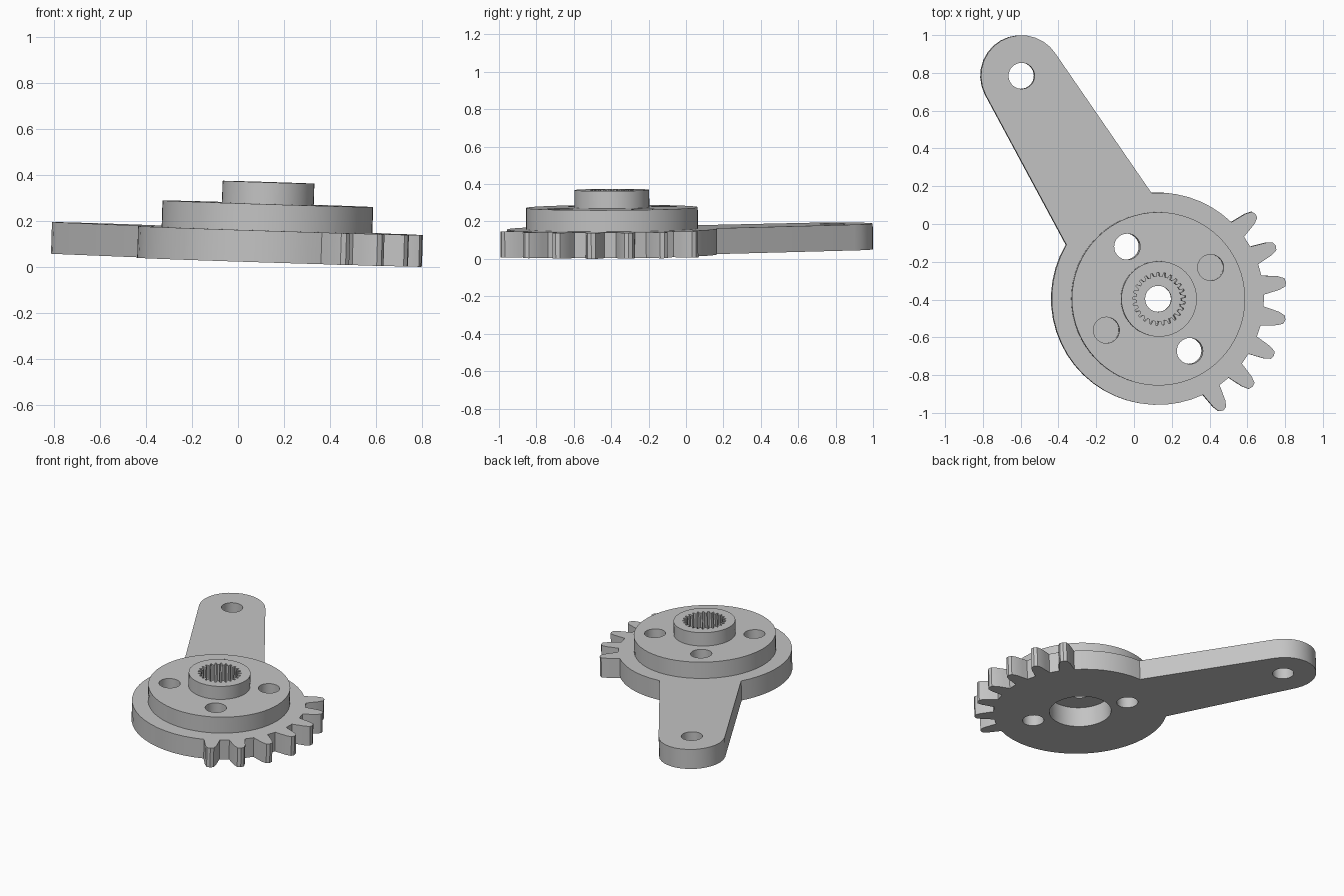
import bpy, bmesh
from math import sin, cos, radians, tau
from mathutils import Matrix, Vector

cube = bpy.data.objects.get("Cube")
if cube:
    bpy.data.objects.remove(cube)

grey = bpy.data.materials.new("light grey")
grey.use_nodes = True
grey.diffuse_color = (0.55, 0.55, 0.55, 1)
grey.node_tree.nodes["Principled BSDF"].inputs["Base Color"].default_value = grey.diffuse_color

CENTRE = Vector((0.122, -0.395))
ARM_END = Vector((-0.6, 0.785))
DISC_R, HOLE_R = 0.562, 0.069
PLATE_TOP, FLANGE_TOP, HUB_TOP, SOCKET_FLOOR = 0.138, 0.253, 0.347, 0.19


def polar(centre, r, deg, across=0.0):
    a = radians(deg)
    return centre + Vector((r * cos(a) - across * sin(a), r * sin(a) + across * cos(a)))


def arc(centre, r, start, end, step):
    n = max(1, round((end - start) / step))
    return [polar(centre, r, start + (end - start) * i / n) for i in range(n + 1)]


def circle(centre, r, n=48):
    return arc(centre, r, 0, 360, 360 / n)[:-1]


def prism(name, outline, z0, z1):
    """Extrude a flat outline between two heights."""
    bm = bmesh.new()
    base = bm.faces.new([bm.verts.new((p.x, p.y, z0)) for p in outline])
    top = bmesh.ops.extrude_face_region(bm, geom=[base])["geom"]
    bmesh.ops.translate(bm, vec=(0, 0, z1 - z0),
                        verts=[v for v in top if isinstance(v, bmesh.types.BMVert)])
    bmesh.ops.recalc_face_normals(bm, faces=bm.faces)
    mesh = bpy.data.meshes.new(name)
    bm.to_mesh(mesh)
    bm.free()
    mesh.materials.append(grey)
    obj = bpy.data.objects.new(name, mesh)
    bpy.context.collection.objects.link(obj)
    return obj


def cut(part, outline, z0=-0.2, z1=0.6):
    """Remove an extruded outline from a part."""
    cutter = prism("cutter", outline, z0, z1)
    cutter.hide_render = True
    mod = part.modifiers.new("cut", "BOOLEAN")
    mod.operation, mod.solver, mod.object = "DIFFERENCE", "EXACT", cutter
    bpy.context.view_layer.objects.active = part
    bpy.ops.object.modifier_apply(modifier=mod.name)
    bpy.data.objects.remove(cutter)


# Plate outline: rounded arm end, then the disc rim with seven teeth
outline = arc(ARM_END, 0.215, 33, 207, 12)
angle = 149.5
for k in range(7):
    tooth = 300.4 + 16.75 * k
    outline += arc(CENTRE, DISC_R, angle, tooth - 5.2, 7)
    flank = [(0.60, 0.044), (0.645, 0.036), (0.678, 0.022)]
    outline += [polar(CENTRE, r, tooth, -w) for r, w in flank]
    outline.append(polar(CENTRE, 0.685, tooth))
    outline += [polar(CENTRE, r, tooth, w) for r, w in reversed(flank)]
    angle = tooth + 5.2
outline += arc(CENTRE, DISC_R, angle, 360 + 93.5, 7)

plate = prism("toothed_plate_with_arm", outline, 0, PLATE_TOP)
flange = prism("flange", circle(CENTRE, 0.459, 64), PLATE_TOP, FLANGE_TOP)
hub = prism("hub", circle(CENTRE, 0.2), FLANGE_TOP, HUB_TOP)

# Underside bore and arm pivot hole
cut(plate, circle(CENTRE, 0.2))
cut(plate, circle(ARM_END, HOLE_R, 32))

# Four bolt holes: one opposite pair also goes through the plate
for i in range(4):
    hole = circle(polar(CENTRE, 0.322, 31 + 90 * i), HOLE_R, 32)
    cut(flange, hole)
    if i % 2:
        cut(plate, hole)

# Splined socket with a smaller hole through its floor
socket = []
for i in range(25):
    for r, share in ((0.118, -0.32), (0.118, 0.1), (0.14, 0.25), (0.14, 0.53)):
        socket.append(polar(CENTRE, r, (i + share) * 360 / 25))
cut(hub, socket)
cut(flange, socket, SOCKET_FLOOR)
cut(flange, circle(CENTRE, HOLE_R, 32))

# The whole piece leans slightly
lean = Vector((0, 0, 1)).rotation_difference(Vector((0.0315, -0.005, 1)))
placing = Matrix.Translation((0, 0, 0.0275)) @ lean.to_matrix().to_4x4()
for part in (plate, flange, hub):
    part.data.transform(placing)
    bpy.ops.object.select_all(action="DESELECT")
    part.select_set(True)
    bpy.context.view_layer.objects.active = part
    bpy.ops.object.shade_smooth_by_angle(angle=radians(25))
